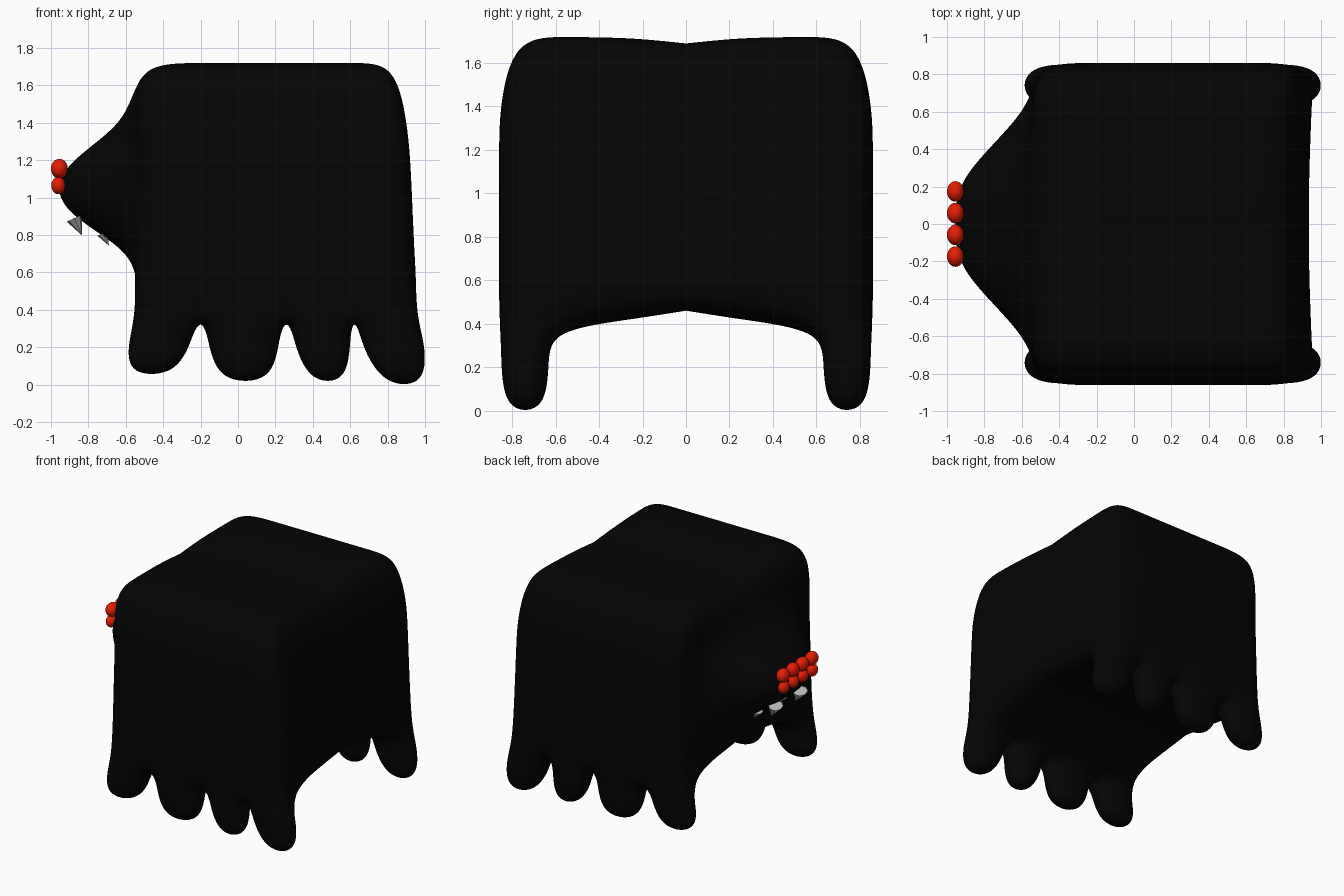
import bpy, bmesh
from math import atan2
from mathutils import Vector

old = bpy.data.objects.get("Cube")
if old:
    bpy.data.objects.remove(old, do_unlink=True)


def material(name, rgb, rough):
    m = bpy.data.materials.new(name)
    m.use_nodes = True
    m.diffuse_color = (*rgb, 1)
    bsdf = m.node_tree.nodes["Principled BSDF"]
    bsdf.inputs["Base Color"].default_value = (*rgb, 1)
    bsdf.inputs["Roughness"].default_value = rough
    return m


BLACK = material("black hide", (0.0015, 0.0015, 0.0015), 0.6)
RED = material("red eye", (0.8, 0.012, 0.001), 0.5)
GREY = material("pale fang", (0.6, 0.6, 0.6), 0.5)


def add_object(name, bm, mat, smooth):
    bmesh.ops.recalc_face_normals(bm, faces=bm.faces)
    for f in bm.faces:
        f.smooth = smooth
    mesh = bpy.data.meshes.new(name)
    bm.to_mesh(mesh)
    bm.free()
    mesh.materials.append(mat)
    ob = bpy.data.objects.new(name, mesh)
    bpy.context.collection.objects.link(ob)
    return ob


# Body control cage: one half, rows run from belly to back
ROW_Z = [0.36, 0.70, 0.93, 1.17, 1.40, 1.72]
BACK_X = [0.965, 0.945, 0.935, 0.925, 0.907, 0.84]
FACE_X = [-0.56, -0.545, -0.54, -0.53, -0.54, -0.55]
SNOUT_X = [-0.56, -0.52, -0.98, -0.965, -0.575, -0.55]
SIDE_Y = [0.86, 0.862, 0.86, 0.86, 0.86, 0.79]
MID_X = [-0.20, 0.26, 0.62]
BELLY_Z = [0.46, 0.42, 0.37, 0.37]
BACK_Z = [1.69, 1.717, 1.72, 1.72]
NI, NJ, NK = 4, 3, 5


def cage_point(i, j, k):
    y = [0, 0.25, 0.55 if k == NK else 0.62, SIDE_Y[k]][j]
    z = BELLY_Z[j] if k == 0 else BACK_Z[j] if k == NK else ROW_Z[k]
    if i == 0:
        x = SNOUT_X[k] if j < 2 else FACE_X[k]
    elif i == NI:
        x = BACK_X[k] - (0.015 if j < 2 else 0)
    else:
        x = MID_X[i - 1]
    return Vector((x, y, z))


bm = bmesh.new()
cache = {}


def vert(i, j, k):
    if (i, j, k) not in cache:
        cache[i, j, k] = bm.verts.new(cage_point(i, j, k))
    return cache[i, j, k]


def quad(*keys):
    return bm.faces.new([vert(*key) for key in keys])


# Back and belly; the outer belly cells stay open for the legs
for i in range(NI):
    for j in range(NJ):
        for k in (0, NK):
            if k == NK or j < NJ - 1:
                quad((i, j, k), (i + 1, j, k), (i + 1, j + 1, k), (i, j + 1, k))
# Flank, then the head end and the tail end
for k in range(NK):
    for i in range(NI):
        quad((i, NJ, k), (i + 1, NJ, k), (i + 1, NJ, k + 1), (i, NJ, k + 1))
    for j in range(NJ):
        for i in (0, NI):
            quad((i, j, k), (i, j + 1, k), (i, j + 1, k + 1), (i, j, k + 1))


def leg_ring(x0, x1, y0, y1, z):
    return [bm.verts.new((x, y, z)) for x, y in
            ((x0, y0), (x1, y0), (x1, y1), (x0, y1))]


# Legs: shin low x, shin high x, foot low x, foot high x, foot height
LEGS = [(-0.61, -0.24, -0.585, -0.345, 0.045),
        (-0.175, 0.235, -0.10, 0.18, 0.005),
        (0.29, 0.615, 0.385, 0.58, 0.005),
        (0.645, 1.022, 0.78, 1.005, -0.014)]
for i, (s0, s1, f0, f1, z) in enumerate(LEGS):
    rings = [[vert(i, 2, 0), vert(i + 1, 2, 0), vert(i + 1, 3, 0), vert(i, 3, 0)],
             leg_ring(s0, s1, 0.62, 0.863, 0.20),
             leg_ring(f0, f1, 0.645, 0.835, z)]
    for upper, lower in zip(rings, rings[1:]):
        for a in range(4):
            b = (a + 1) % 4
            bm.faces.new((upper[a], upper[b], lower[b], lower[a]))
    bm.faces.new(rings[-1])

body = add_object("body_with_legs", bm, BLACK, True)
sub = body.modifiers.new("smooth", "SUBSURF")
sub.levels = sub.render_levels = 4
mir = body.modifiers.new("mirror", "MIRROR")
mir.use_axis = (False, True, False)

# Two rows of four eyes
for row, x, z, size in (("upper", -0.955, 1.155, (0.045, 0.055, 0.052)),
                        ("lower", -0.960, 1.065, (0.038, 0.048, 0.047))):
    for n in range(4):
        bm = bmesh.new()
        bmesh.ops.create_uvsphere(bm, u_segments=24, v_segments=16, radius=1)
        eye = add_object(f"{row}_eye_{n + 1}", bm, RED, True)
        eye.scale = size
        eye.location = (x, (n - 1.5) * 0.116, z)

# Broad fangs under the snout, in a front and a rear pair
for pair, base, tip, radius in (
        ("front", (-0.875, 0.89), (-0.833, 0.797), 0.045),
        ("rear", (-0.725, 0.81), (-0.69, 0.743), 0.03)):
    for side, y in (("left", 0.15), ("right", -0.15)):
        start, end = Vector((base[0], y, base[1])), Vector((tip[0], y, tip[1]))
        way = end - start
        bm = bmesh.new()
        bmesh.ops.create_cone(bm, cap_ends=True, segments=8, radius1=radius,
                              radius2=0, depth=way.length)
        fang = add_object(f"{pair}_{side}_fang", bm, GREY, False)
        fang.scale = (1, 1.6, 1)
        fang.location = (start + end) / 2
        fang.rotation_euler = (0, atan2(way.x, way.z), 0)
